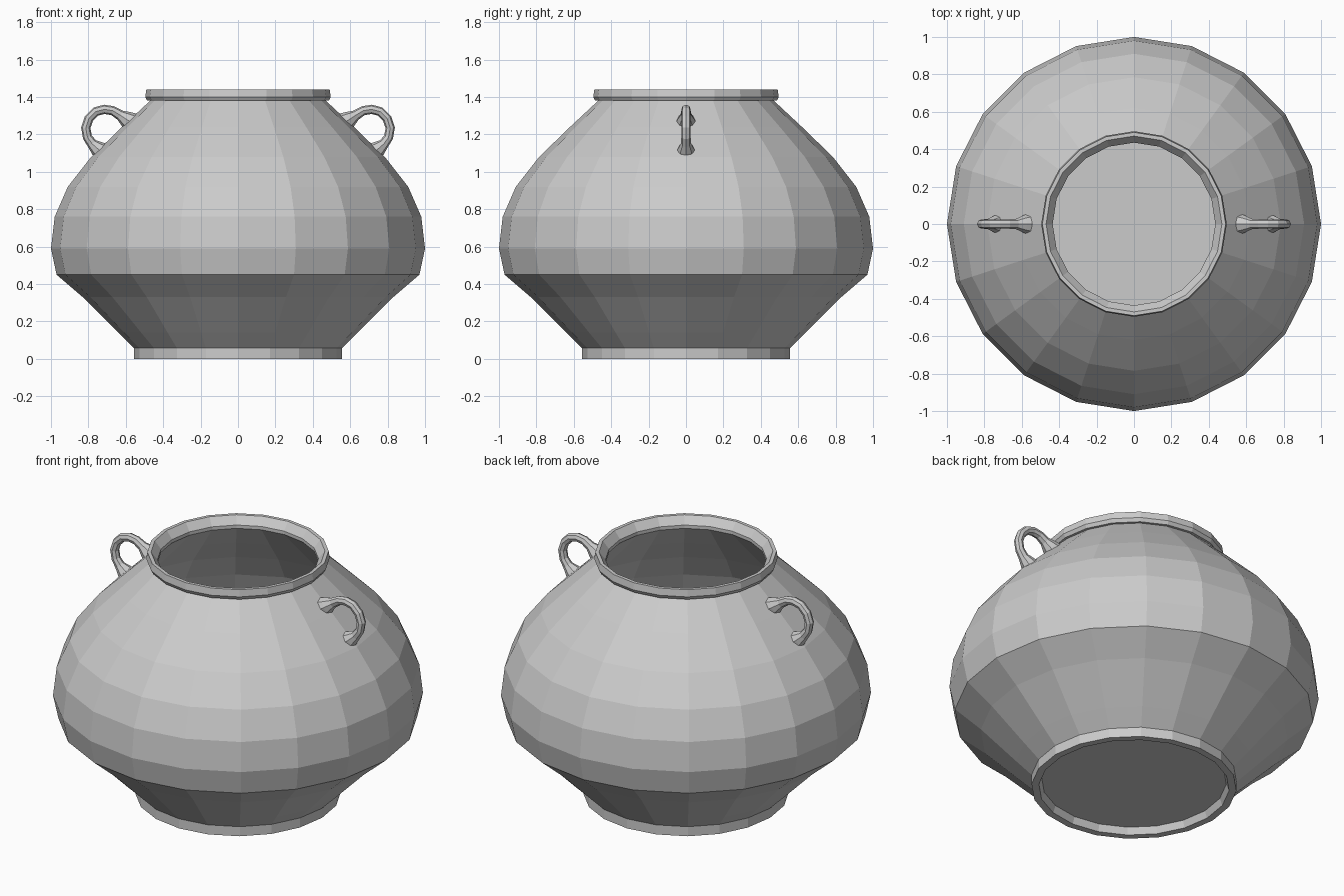
import bpy, bmesh, math
from mathutils import Vector

if "Cube" in bpy.data.objects:
    bpy.data.objects.remove(bpy.data.objects["Cube"])

SIDES = 20

# Closed wall profile (radius, height): underside recess, outer wall, lip, inner wall, floor
PROFILE = [
    (0.50, 0.04), (0.515, 0.0), (0.555, 0.0), (0.555, 0.057), (0.64, 0.14),
    (0.83, 0.33), (0.97, 0.45), (1.0, 0.59), (0.98, 0.76), (0.91, 0.92),
    (0.785, 1.08), (0.62, 1.24), (0.47, 1.38), (0.485, 1.38), (0.496, 1.40),
    (0.49, 1.44), (0.47, 1.44), (0.435, 1.395), (0.435, 1.375),
    (0.585, 1.22), (0.745, 1.06), (0.865, 0.90), (0.93, 0.75), (0.95, 0.59),
    (0.92, 0.47), (0.79, 0.36), (0.60, 0.17), (0.52, 0.09),
]

# Each shard is where its linear function (gx, gy, gz, offset) is the largest
SHARDS = {
    "front_lower_shard": (0.0, 0.0, 0.0, 0.0),
    "back_lower_shard": (-0.58, 0.83, 0.07, -0.01),
    "left_shard": (-0.694, 0.312, 0.38, -0.115),
    "front_left_shard": (-0.653, 0.224, 0.44, -0.176),
    "front_upper_shard": (-0.292, 0.115, 0.499, -0.2755),
    "right_upper_shard": (-0.193, 0.304, 0.447, -0.196),
    "right_middle_shard": (0.0, 0.366, 0.326, -0.167),
}


def lathe(profile):
    """Turn the profile around z; the first and last rings are capped."""
    bm = bmesh.new()
    rings = []
    for r, z in profile:
        rings.append([bm.verts.new((r * math.cos(2 * math.pi * i / SIDES),
                                    r * math.sin(2 * math.pi * i / SIDES), z))
                      for i in range(SIDES)])
    for a, b in zip(rings, rings[1:]):
        for i in range(SIDES):
            j = (i + 1) % SIDES
            bm.faces.new((a[i], a[j], b[j], b[i]))
    bm.faces.new(rings[0][::-1])
    bm.faces.new(rings[-1])
    bmesh.ops.recalc_face_normals(bm, faces=bm.faces[:])
    return bm


def add_object(name, bm):
    mesh = bpy.data.meshes.new(name)
    bm.to_mesh(mesh)
    bm.free()
    obj = bpy.data.objects.new(name, mesh)
    bpy.context.collection.objects.link(obj)
    return obj


# Broken pot body: cut the whole pot down to each shard
whole = lathe(PROFILE)
for name, own in SHARDS.items():
    bm = whole.copy()
    for other_name, other in SHARDS.items():
        if other_name == name:
            continue
        normal = Vector(own[:3]) - Vector(other[:3])
        offset = own[3] - other[3]
        bmesh.ops.bisect_plane(
            bm, geom=bm.verts[:] + bm.edges[:] + bm.faces[:], dist=1e-5,
            plane_co=normal * (-offset / normal.length_squared),
            plane_no=normal.normalized(), clear_inner=True)
    add_object(name, bm)
whole.free()

# Handle path (x, z, tube radius), flared where it meets the shoulder
HANDLE = [
    (0.565, 1.262, 0.056), (0.595, 1.28, 0.045), (0.63, 1.303, 0.028),
    (0.67, 1.327, 0.025), (0.715, 1.334, 0.025), (0.76, 1.322, 0.025),
    (0.797, 1.285, 0.025), (0.814, 1.235, 0.025), (0.805, 1.185, 0.025),
    (0.78, 1.15, 0.028), (0.752, 1.125, 0.042), (0.725, 1.105, 0.054),
]


def handle(name, side):
    curve = bpy.data.curves.new(name, 'CURVE')
    curve.dimensions = '3D'
    curve.bevel_depth = 1.0
    curve.bevel_resolution = 2
    curve.use_fill_caps = True
    spline = curve.splines.new('POLY')
    spline.use_smooth = False
    spline.points.add(len(HANDLE) - 1)
    for p, (x, z, r) in zip(spline.points, HANDLE):
        p.co = (side * x, 0, z, 1)
        p.radius = r
    obj = bpy.data.objects.new(name, curve)
    bpy.context.collection.objects.link(obj)


# Two loop handles on the shoulder
handle("right_handle", 1)
handle("left_handle", -1)
